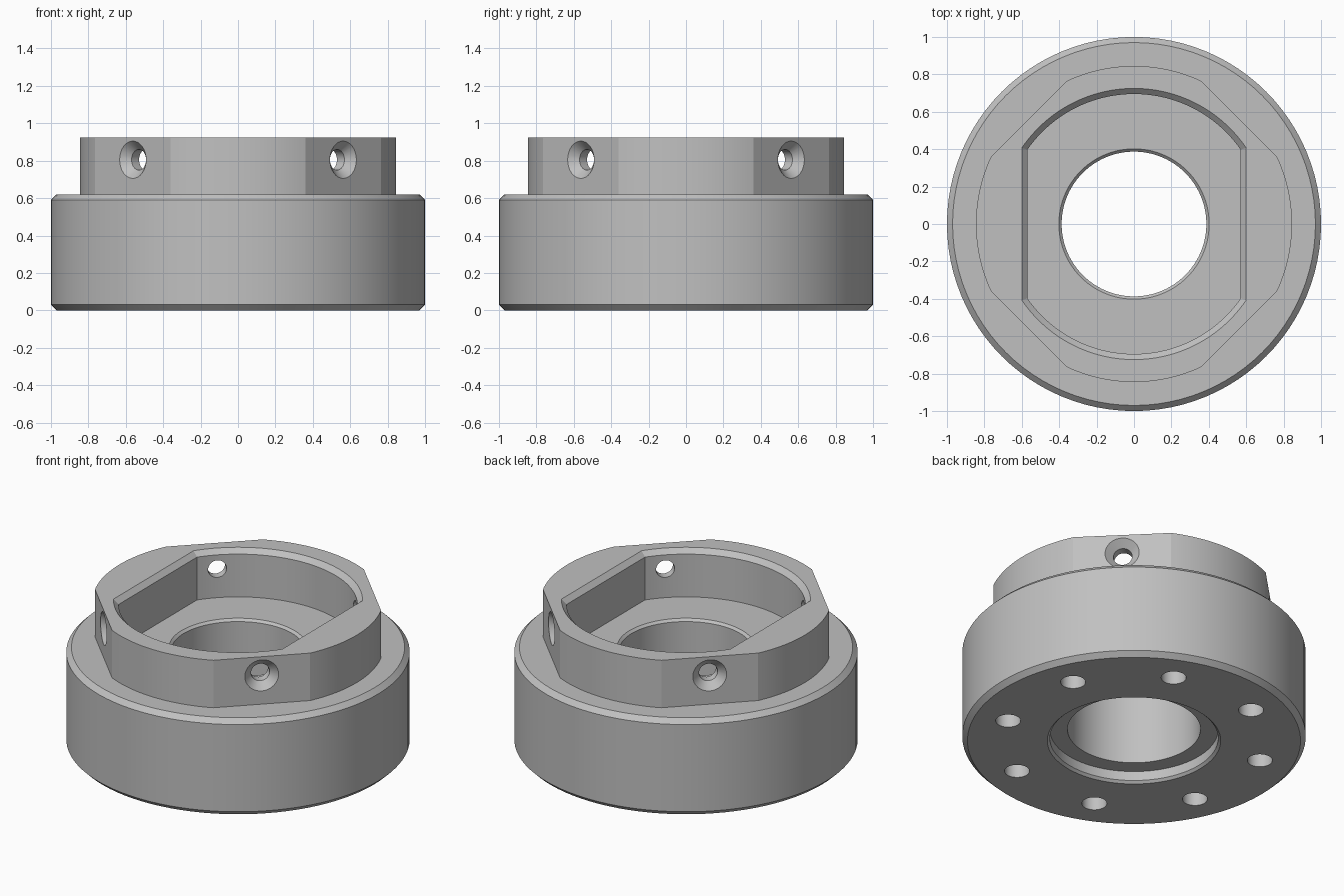
import bpy, bmesh
from math import acos, asin, cos, sin, pi, radians
from mathutils import Matrix

if "Cube" in bpy.data.objects:
    bpy.data.objects.remove(bpy.data.objects["Cube"])

# One plain metal colour
metal = bpy.data.materials.new("grey_metal")
metal.use_nodes = True
grey = (0.53, 0.53, 0.53, 1)
metal.diffuse_color = grey
metal.node_tree.nodes["Principled BSDF"].inputs["Base Color"].default_value = grey


def circle(r, z, n=96):
    return [(r * cos(2 * pi * i / n), r * sin(2 * pi * i / n), z) for i in range(n)]


def flatted(r, flat, directions, z, n=24):
    """Circle cut by straight flats at distance `flat` in evenly spaced directions."""
    half, points = acos(flat / r), []
    step = 2 * pi / len(directions)
    for d in directions:
        start, sweep = radians(d) + half, step - 2 * half
        points += [(r * cos(start + sweep * i / n), r * sin(start + sweep * i / n), z)
                   for i in range(n + 1)]
    return points


def loft(name, loops, matrix=None):
    """Closed solid through a stack of loops."""
    bm = bmesh.new()
    rings = [[bm.verts.new(p) for p in loop] for loop in loops]
    for low, high in zip(rings, rings[1:]):
        for i in range(len(low)):
            j = (i + 1) % len(low)
            bm.faces.new((low[i], low[j], high[j], high[i]))
    bm.faces.new(rings[0][::-1])
    bm.faces.new(rings[-1])
    if matrix:
        bm.transform(matrix)
    bmesh.ops.recalc_face_normals(bm, faces=bm.faces)
    mesh = bpy.data.meshes.new(name)
    bm.to_mesh(mesh)
    bm.free()
    mesh.materials.append(metal)
    obj = bpy.data.objects.new(name, mesh)
    bpy.context.collection.objects.link(obj)
    return obj


def lathe(name, profile, n=96, matrix=None):
    return loft(name, [circle(r, z, n) for r, z in profile], matrix)


def combine(target, tool, operation):
    mod = target.modifiers.new(operation, "BOOLEAN")
    mod.operation, mod.solver, mod.object = operation, "EXACT", tool
    bpy.context.view_layer.objects.active = target
    bpy.ops.object.modifier_apply(modifier=mod.name)
    bpy.data.objects.remove(tool)


# Round base with chamfered rims
hub = lathe("flanged_hub", [(0.97, 0), (1, 0.03), (1, 0.59), (0.97, 0.62)])

# Raised collar with four diagonal flats
diagonals = [45, 135, 225, 315]
combine(hub, loft("collar", [flatted(0.845, 0.795, diagonals, z) for z in (0.4, 0.925)]), "UNION")

# Pocket with two flat sides and a chamfered mouth
pocket = [(0.695, 0.57, 0.62), (0.695, 0.57, 0.895), (0.745, 0.62, 0.945)]
combine(hub, loft("pocket_cutter", [flatted(r, f, [0, 180], z, 48) for r, f, z in pocket]),
        "DIFFERENCE")

# Centre bore with a recess underneath
combine(hub, lathe("bore_cutter", [(0.525, -0.02), (0.49, 0.015), (0.49, 0.075),
                                   (0.387, 0.075), (0.387, 0.605), (0.422, 0.64)]),
        "DIFFERENCE")

# Blind bolt holes in the underside
for i in range(8):
    turn = Matrix.Rotation(radians(22.5 + 45 * i), 4, "Z")
    place = turn @ Matrix.Translation((0.768, 0, 0))
    combine(hub, lathe("bolt_hole_cutter", [(0.073, -0.05), (0.073, 0.3)], 32, place),
            "DIFFERENCE")

# Countersunk set-screw holes through the collar flats
for angle in diagonals:
    place = (Matrix.Rotation(radians(angle), 4, "Z") @ Matrix.Translation((0, 0, 0.805))
             @ Matrix.Rotation(pi / 2, 4, "Y"))
    combine(hub, lathe("screw_hole_cutter", [(0.055, 0.6), (0.055, 0.75), (0.12, 0.815)],
                       32, place), "DIFFERENCE")

# Smooth round walls, crisp edges
bpy.ops.object.select_all(action="DESELECT")
hub.select_set(True)
bpy.context.view_layer.objects.active = hub
bpy.ops.object.shade_smooth_by_angle(angle=radians(15))
